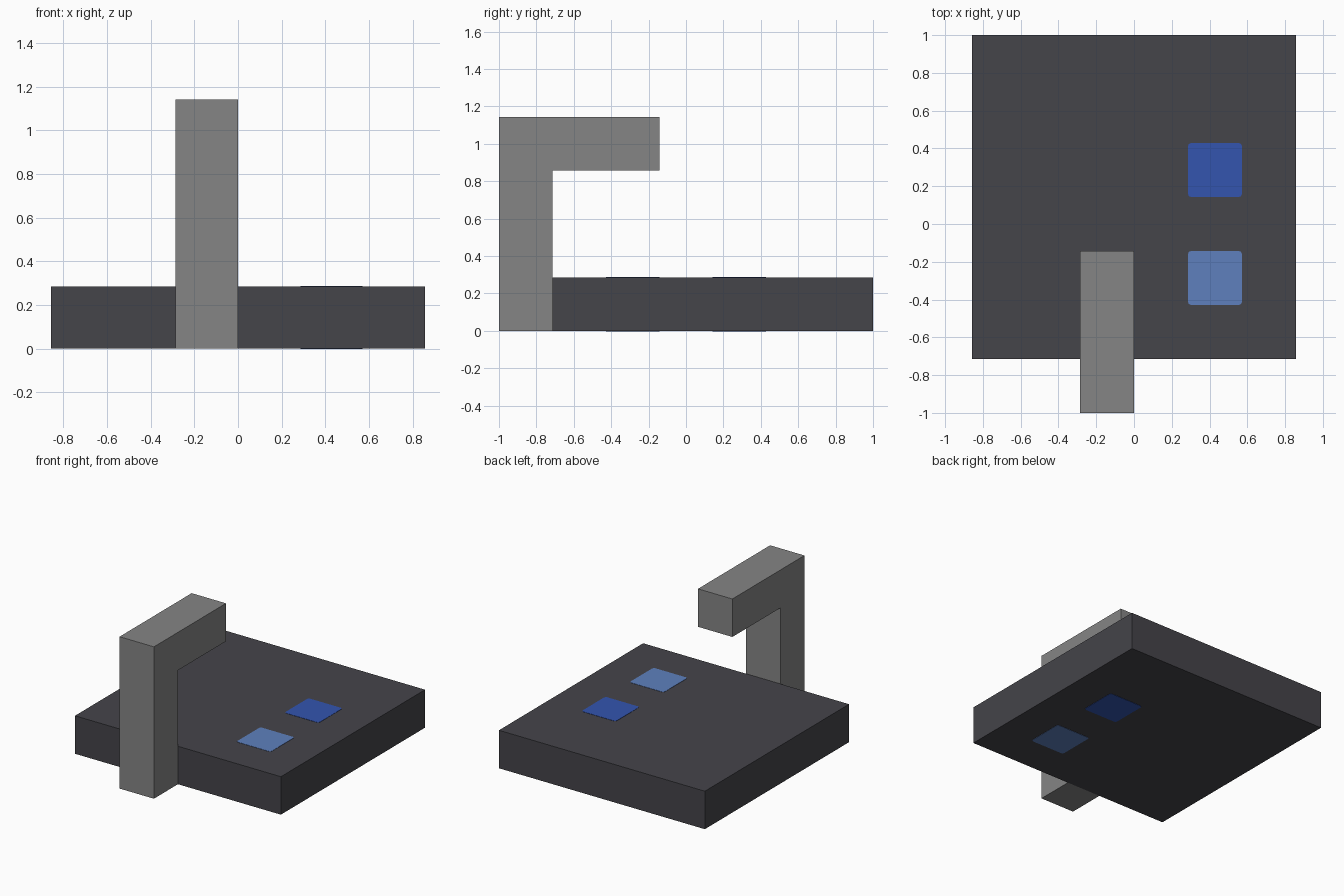
import bpy
import bmesh

cube = bpy.data.objects.get("Cube")
if cube:
    bpy.data.objects.remove(cube, do_unlink=True)

U = 2 / 7  # block size


def material(name, rgb):
    mat = bpy.data.materials.new(name)
    mat.use_nodes = True
    mat.diffuse_color = (*rgb, 1)
    mat.node_tree.nodes["Principled BSDF"].inputs["Base Color"].default_value = (*rgb, 1)
    return mat


def prism(name, outline, direction, mat, corner=0):
    """Extrude a closed outline along a direction, optionally rounding its corners."""
    bm = bmesh.new()
    face = bm.faces.new([bm.verts.new(p) for p in outline])
    if corner:
        bmesh.ops.bevel(bm, geom=list(bm.verts), offset=corner, segments=2,
                        profile=0.5, affect='VERTICES')
        face = bm.faces[:][0]
    new = bmesh.ops.extrude_face_region(bm, geom=[face])["geom"]
    bmesh.ops.translate(bm, vec=direction,
                        verts=[v for v in new if isinstance(v, bmesh.types.BMVert)])
    bmesh.ops.recalc_face_normals(bm, faces=bm.faces)
    mesh = bpy.data.meshes.new(name)
    bm.to_mesh(mesh)
    bm.free()
    mesh.materials.append(mat)
    obj = bpy.data.objects.new(name, mesh)
    bpy.context.collection.objects.link(obj)
    return obj


def rectangle(x0, x1, y0, y1, z):
    return [(x0, y0, z), (x1, y0, z), (x1, y1, z), (x0, y1, z)]


charcoal = material("charcoal", (0.059, 0.058, 0.068))
grey = material("grey", (0.235, 0.235, 0.235))
deep_blue = material("deep blue", (0.033, 0.089, 0.429))
light_blue = material("light blue", (0.112, 0.216, 0.515))

# Base slab
prism("base_slab", rectangle(-3 * U, 3 * U, -2.5 * U, 3.5 * U, 0), (0, 0, U), charcoal)

# Upright post and overhanging arm in one bent profile
profile = [(-3.5, 0), (-2.5, 0), (-2.5, 3), (-0.5, 3), (-0.5, 4), (-3.5, 4)]
prism("hooked_arm", [(-U, y * U, z * U) for y, z in profile], (U, 0, 0), grey)

# Square pads, showing on the top and the underside
THICK, PROUD = 0.004, 0.002
for label, y, mat in (("rear", 0.5, deep_blue), ("front", -1.5, light_blue)):
    for side, z in (("top", U + PROUD - THICK), ("bottom", -PROUD)):
        prism(f"{label}_{side}_pad", rectangle(U, 2 * U, y * U, (y + 1) * U, z),
              (0, 0, THICK), mat, corner=0.016)
